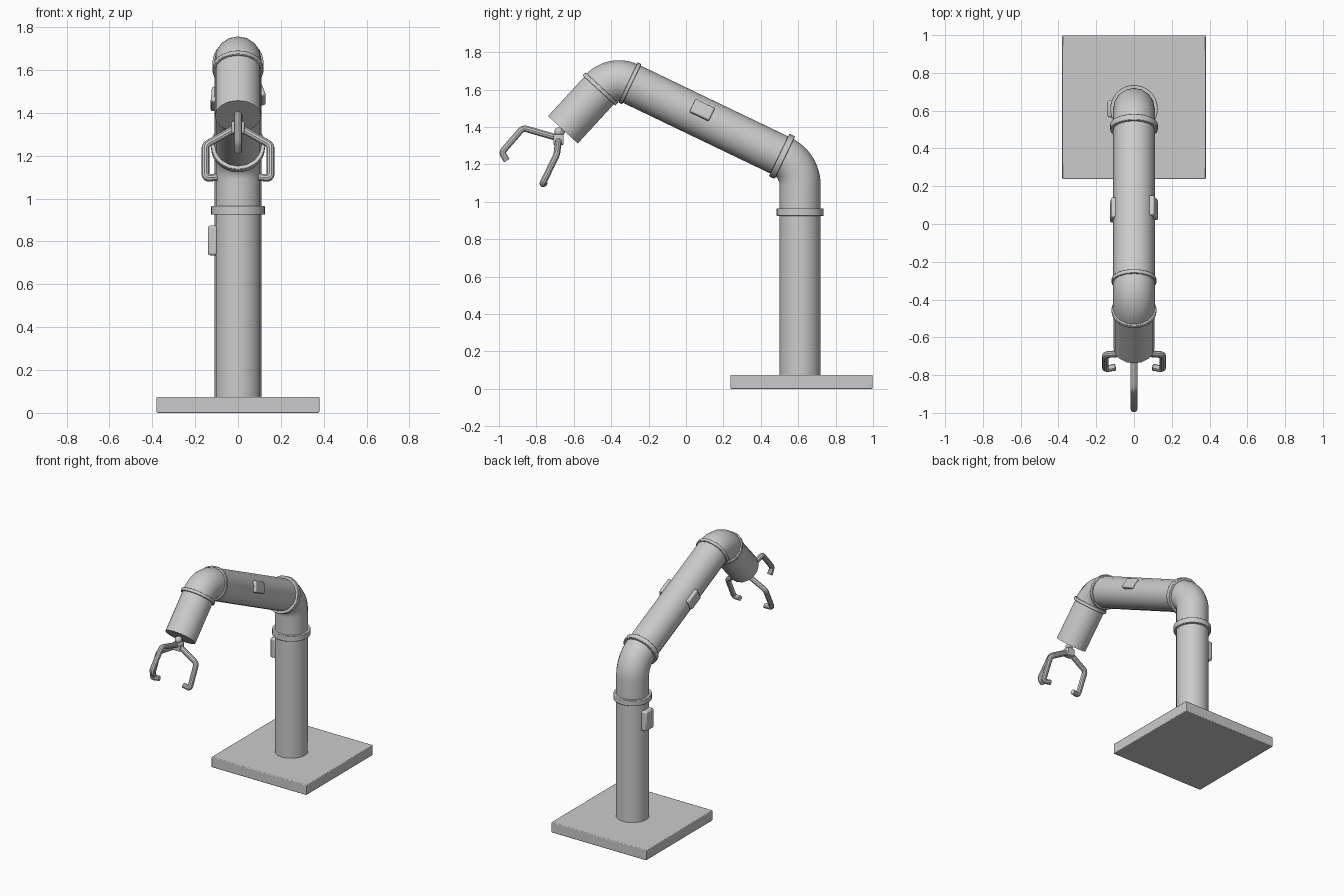
import bpy, math
from mathutils import Vector, Matrix

if "Cube" in bpy.data.objects:
    bpy.data.objects.remove(bpy.data.objects["Cube"])

V = Vector


def finish(ob, name, bevel=0.0):
    ob.name = name
    if bevel:
        m = ob.modifiers.new("bevel", 'BEVEL')
        m.width, m.segments = bevel, 2
    bpy.ops.object.select_all(action='DESELECT')
    ob.select_set(True)
    bpy.context.view_layer.objects.active = ob
    bpy.ops.object.shade_smooth_by_angle(angle=math.radians(35))
    return ob


def fillet(a, b, c, dist, n):
    """Arc points rounding corner b, starting dist away from it."""
    u, w = (a - b).normalized(), (c - b).normalized()
    half = u.angle(w) / 2
    r = dist * math.tan(half)
    centre = b + (u + w).normalized() * dist / math.cos(half)
    s, e = b + u * dist - centre, b + w * dist - centre
    axis, sweep = s.cross(e), s.angle(e)
    return [centre + Matrix.Rotation(sweep * i / n, 3, axis) @ s for i in range(n + 1)]


def tube(name, pts, r, res=6, caps=True):
    """Round tube along a list of points."""
    cu = bpy.data.curves.new(name, 'CURVE')
    cu.dimensions = '3D'
    cu.bevel_depth, cu.bevel_resolution, cu.use_fill_caps = r, res, caps
    sp = cu.splines.new('POLY')
    sp.points.add(len(pts) - 1)
    for p, co in zip(sp.points, pts):
        p.co = (*co, 1)
    ob = bpy.data.objects.new(name, cu)
    bpy.context.collection.objects.link(ob)
    bpy.ops.object.select_all(action='DESELECT')
    ob.select_set(True)
    bpy.context.view_layer.objects.active = ob
    bpy.ops.object.convert(target='MESH')
    return finish(bpy.context.object, name)


def cylinder(name, centre, direction, r, depth, bevel=0.003):
    bpy.ops.mesh.primitive_cylinder_add(
        vertices=32, radius=r, depth=depth, location=centre,
        rotation=direction.to_track_quat('Z', 'Y').to_euler())
    return finish(bpy.context.object, name, bevel)


def box(name, size, matrix, bevel=0.005):
    bpy.ops.mesh.primitive_cube_add(size=1)
    ob = bpy.context.object
    ob.data.transform(Matrix.Diagonal((*size, 1)))
    ob.matrix_world = matrix
    return finish(ob, name, bevel)


# Centre line of the arm
foot, elbow = V((0, 0.61, 0.07)), V((0, 0.61, 1.197))
bend, tip = V((0, -0.39, 1.677)), V((0, -0.658, 1.385))
R = 0.11
up, fore, hand = V((0, 0, 1)), (bend - elbow).normalized(), (tip - bend).normalized()
elbow_arc = fillet(foot, elbow, bend, 0.107, 12)
bend_arc = fillet(elbow, bend, tip, 0.10, 12)

# Base plate
box("base_plate", (0.76, 0.76, 0.075), Matrix.Translation((0, 0.618, 0.0375)), 0.005)

# Pipes and bends
collar_1 = V((0, 0.61, 0.945))
tube("column", [foot, collar_1], R, caps=False)
tube("elbow", [collar_1] + elbow_arc, R, caps=False)
tube("forearm", [elbow_arc[-1], bend_arc[0]], R, caps=False)
tube("wrist_bend", bend_arc, R, caps=False)
tube("wrist", [bend_arc[-1], tip], 0.108)

# Collars at the joints
for name, c, d, r, t in (("column_collar", collar_1, up, 0.126, 0.04),
                         ("elbow_collar", elbow_arc[-1], fore, 0.126, 0.034),
                         ("forearm_collar", bend_arc[0], fore, 0.119, 0.022),
                         ("wrist_collar", bend_arc[-1], hand, 0.119, 0.022)):
    cylinder(name, c, d, r, t)

# Control boxes on column and forearm
box("column_box", (0.045, 0.09, 0.14), Matrix.Translation((-0.1175, 0.61, 0.805)), 0.01)
slope = math.atan2(fore.z, -fore.y)
for name, side, roll, y in (("forearm_box_right", 1, 20, 0.07), ("forearm_box_left", -1, 5, 0.07)):
    mid = elbow + fore * ((elbow.y - y) / -fore.y)
    m = (Matrix.Translation(mid) @ Matrix.Rotation(-slope, 4, 'X')
         @ Matrix.Rotation(-side * math.radians(roll), 4, 'Y')
         @ Matrix.Translation((side * 0.107, 0, 0)))
    box(name, (0.036, 0.115, 0.078), m, 0.008)

# Gripper hub
tube("gripper_stem", [tip - hand * 0.01, V((0, -0.682, 1.345))], 0.016, 3)
bpy.ops.mesh.primitive_uv_sphere_add(segments=16, ring_count=8, radius=0.024, location=(0, -0.68, 1.375))
finish(bpy.context.object, "gripper_ball")
box("gripper_hub", (0.06, 0.055, 0.055), Matrix.Translation((0, -0.682, 1.332)), 0.006)


# Three bent fingers
def finger(name, pts):
    path = [pts[0]]
    for a, b, c in zip(pts, pts[1:], pts[2:]):
        path += fillet(a, b, c, 0.018, 4)
    tube(name, path + [pts[-1]], 0.018, 3)


finger("front_finger", [V(p) for p in ((0, -0.68, 1.34), (0, -0.872, 1.395),
                                       (0, -0.985, 1.265), (0, -0.958, 1.22))])
for name, s in (("right_finger", 1), ("left_finger", -1)):
    finger(name, [V((s * x, y, z)) for x, y, z in (
        (0.0, -0.68, 1.335), (0.152, -0.692, 1.25),
        (0.152, -0.768, 1.095), (0.098, -0.758, 1.1))])
